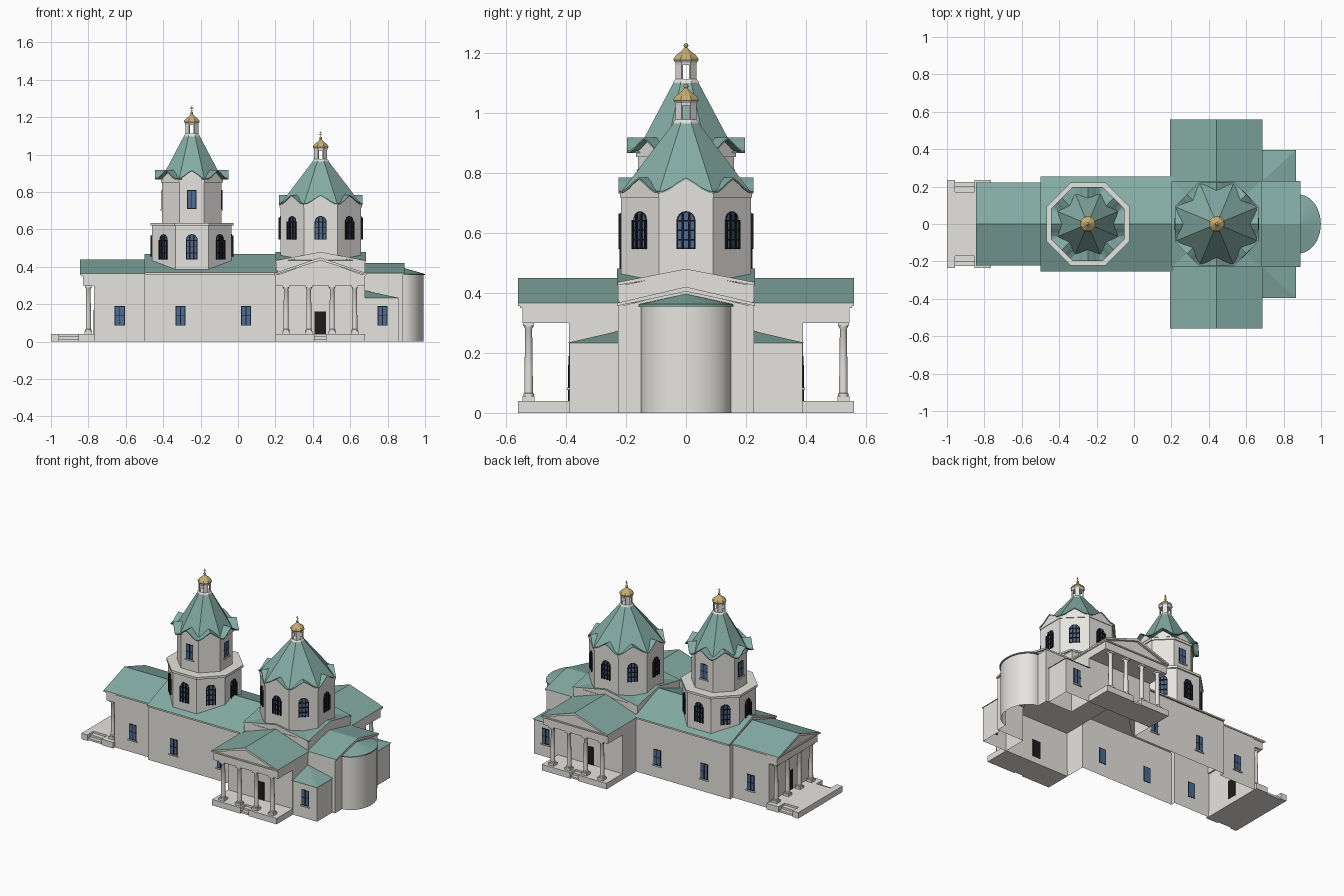
import bpy, bmesh, math
from mathutils import Matrix

if bpy.data.objects.get("Cube"):
    bpy.data.objects.remove(bpy.data.objects["Cube"])


def material(name, rgb):
    m = bpy.data.materials.new(name)
    m.use_nodes = True
    m.diffuse_color = (*rgb, 1)
    m.node_tree.nodes["Principled BSDF"].inputs["Base Color"].default_value = (*rgb, 1)
    return m


STONE = material("pale stone", (0.79, 0.775, 0.74))
TEAL = material("teal roof", (0.23, 0.41, 0.37))
GOLD = material("gold", (0.55, 0.42, 0.17))
BLUE = material("blue glass", (0.075, 0.15, 0.31))
BLACK = material("black iron", (0.012, 0.012, 0.014))


def finish(name, bm, mats, rule=None, smooth=False, M=None, recalc=True):
    if recalc:
        bmesh.ops.recalc_face_normals(bm, faces=bm.faces)
    if rule:
        bm.normal_update()
        for f in bm.faces:
            f.material_index = rule(f)
    if M:
        bm.transform(M)
    me = bpy.data.meshes.new(name)
    bm.to_mesh(me)
    bm.free()
    for m in mats:
        me.materials.append(m)
    ob = bpy.data.objects.new(name, me)
    bpy.context.scene.collection.objects.link(ob)
    if smooth:
        bpy.ops.object.select_all(action='DESELECT')
        ob.select_set(True)
        bpy.context.view_layer.objects.active = ob
        bpy.ops.object.shade_smooth_by_angle(angle=math.radians(35))


def add_prism(bm, pts, axis, a0, a1, mat=0):
    place = {'x': lambda u, v, a: (a, u, v), 'y': lambda u, v, a: (u, a, v),
             'z': lambda u, v, a: (u, v, a)}[axis]
    lo, hi = [[bm.verts.new(place(u, v, a)) for u, v in pts] for a in (a0, a1)]
    n = len(pts)
    faces = [bm.faces.new(lo), bm.faces.new(hi)]
    faces += [bm.faces.new((lo[i], lo[(i + 1) % n], hi[(i + 1) % n], hi[i])) for i in range(n)]
    for f in faces:
        f.material_index = mat


def prism(name, pts, axis, a0, a1, mats, rule=None, M=None):
    bm = bmesh.new()
    add_prism(bm, pts, axis, a0, a1)
    finish(name, bm, mats, rule, M=M)


def walls(name, path, height, smooth=False):
    # Hollow wall standing on an open path that runs anticlockwise
    bm = bmesh.new()
    cols = [[bm.verts.new((x, y, z)) for z in (0, height)] for x, y in path]
    for a, b in zip(cols, cols[1:]):
        bm.faces.new((a[0], b[0], b[1], a[1]))
    finish(name, bm, [STONE], smooth=smooth, recalc=False)


def rect(u0, u1, v0, v1):
    return [(u0, v0), (u1, v0), (u1, v1), (u0, v1)]


def box(name, x0, x1, y0, y1, z0, z1, mat=STONE):
    prism(name, rect(x0, x1, y0, y1), 'z', z0, z1, [mat])


def lathe(name, cx, cy, profile, n, mat, smooth=False):
    # Stacked rings of (radius, height), closed at both ends
    bm = bmesh.new()
    rings = [[bm.verts.new((cx + r * math.cos(2 * math.pi * (i + 0.5) / n),
                            cy + r * math.sin(2 * math.pi * (i + 0.5) / n), z))
              for i in range(n)] for r, z in profile]
    bm.faces.new(rings[0])
    bm.faces.new(rings[-1])
    for a, b in zip(rings, rings[1:]):
        for i in range(n):
            j = (i + 1) % n
            bm.faces.new((a[i], a[j], b[j], b[i]))
    finish(name, bm, [mat], smooth=smooth)


def octagon(name, cx, apothem, z0, z1):
    r = apothem / math.cos(math.pi / 8)
    lathe(name, cx, 0, [(r, z0), (r, z1)], 8, STONE)


def top_is_roof(f):
    return 1 if f.normal.z > 0.2 else 0


def gable(name, axis, c, w, a0, a1, z0, z1, inset=0.016):
    # Roof sheet with pale edges over a recessed gable filling
    sheet = [(c - w, z0), (c, z1), (c + w, z0), (c + w, z0 - 0.01), (c, z1 - 0.016), (c - w, z0 - 0.01)]
    prism(name + "_roof", sheet, axis, a0, a1, [STONE, TEAL], top_is_roof)
    fill = [(c - w + 0.015, z0 - 0.01), (c, z1 - 0.012), (c + w - 0.015, z0 - 0.01)]
    prism(name + "_gable_wall", fill, axis, a0 + inset, a1 - inset, [STONE])


def hull(name, pts, mats):
    bm = bmesh.new()
    bmesh.ops.convex_hull(bm, input=[bm.verts.new(p) for p in pts])
    finish(name, bm, mats)


def turned(cx, angle):
    return Matrix.Translation((cx, 0, 0)) @ Matrix.Rotation(angle, 4, 'Z')


def window(name, cx, dist, angle, z0, z1, w, arched=False):
    # Black frame, blue pane and iron bars, built facing -y then turned into place
    def outline(m):
        h = w / 2 - m
        if not arched:
            return rect(-h, h, z0 + m, z1 - m)
        zc = z1 - w / 2
        arc = [(h * math.cos(math.pi * i / 8), zc + h * math.sin(math.pi * i / 8)) for i in range(9)]
        return [(-h, z0 + m), (h, z0 + m)] + arc
    cols, rows, bar, deep = (3, 4, 0.0036, 0.009) if arched else (2, 2, 0.002, 0.003)
    bm = bmesh.new()
    add_prism(bm, outline(0), 'y', -dist - 0.001, -dist + 0.001, 0)
    add_prism(bm, outline(0.005), 'y', -dist - 0.002, -dist + 0.002, 1)
    for i in range(1, cols):
        u = -w / 2 + w * i / cols
        add_prism(bm, rect(u - bar, u + bar, z0, z1 - (0.008 if arched else 0)), 'y', -dist - deep, -dist, 0)
    for i in range(1, rows):
        v = z0 + (z1 - z0) * i / rows
        add_prism(bm, rect(-w / 2, w / 2, v - bar * 0.6, v + bar * 0.6), 'y', -dist - deep, -dist, 0)
    if arched:
        for u in (-w / 2, w / 2 - 0.005):
            add_prism(bm, rect(u, u + 0.005, z0, z1 - w / 2), 'y', -dist - deep, -dist, 0)
    else:
        add_prism(bm, rect(-w / 2 - 0.006, w / 2 + 0.006, z0 - 0.008, z0), 'y', -dist - 0.008, -dist, 2)
    finish(name, bm, [BLACK, BLUE, STONE], M=turned(cx, angle))


def column(name, x, y):
    box(name + "_plinth", x - 0.02, x + 0.02, y - 0.02, y + 0.02, 0.04, 0.056)
    lathe(name, x, y, [(0.018, 0.056), (0.018, 0.064), (0.0145, 0.067), (0.014, 0.15), (0.012, 0.28),
                       (0.016, 0.286), (0.016, 0.29)], 12, STONE, True)
    box(name + "_capital", x - 0.018, x + 0.018, y - 0.018, y + 0.018, 0.289, 0.302)


def lantern(name, cx, z):
    # Eight-sided lantern, open on four sides, with gilded cap and cross
    lathe(name + "_base", cx, 0, [(0.047, z - 0.006), (0.045, z + 0.004), (0.038, z + 0.012)], 8, STONE)
    for i in range(4):
        prism(name + "_pier", rect(-0.0145, 0.0145, -0.035, -0.028), 'z', z + 0.008, z + 0.064, [STONE],
              M=turned(cx, math.pi * (i + 0.5) / 2))
    lathe(name + "_cornice", cx, 0, [(0.038, z + 0.058), (0.039, z + 0.067), (0.045, z + 0.075)], 8, STONE)
    cap = [(0.045, 0.075), (0.044, 0.081), (0.036, 0.091), (0.021, 0.102), (0.01, 0.112), (0.004, 0.118)]
    lathe(name + "_cap", cx, 0, [(r, z + h) for r, h in cap], 8, GOLD)
    steps = [math.pi * (i + 0.3) / 6.6 for i in range(7)]
    lathe(name + "_ball", cx, 0, [(0.008 * math.sin(t), z + 0.123 - 0.008 * math.cos(t)) for t in steps],
          10, GOLD, True)
    for h0, h1, w in ((0.128, 0.16, 0.0016), (0.15, 0.1525, 0.006), (0.1435, 0.1465, 0.011), (0.136, 0.1385, 0.006)):
        box(name + "_cross", cx - w, cx + w, -0.0003, 0.0003, z + h0, z + h1, GOLD)


def tent_roof(name, cx, wall, out, z_eave, z_ridge, z_top):
    # Eight-sided spire with an ogee gable on each side
    lathe(name + "_spire", cx, 0, [(wall / math.cos(math.pi / 8), z_eave), (0.045, z_top)], 8, TEAL)
    half = out * math.tan(math.pi / 8)
    h = z_ridge - z_eave
    curve = [(1, 0), (0.8, 0.05), (0.55, 0.3), (0.3, 0.66), (0, 1)]
    right = [(half * u, z_eave + h * v) for u, v in curve]
    top = right + [(-u, v) for u, v in reversed(right[:-1])]
    under = [(u, v - 0.006) for u, v in reversed(top)]
    for i in range(8):
        M = turned(cx, math.pi * i / 4)
        prism(name + "_ogee_sheet", top + under, 'y', -out, -wall * 0.6, [TEAL], M=M)
        fill = [(u * 0.96, v - 0.004) for u, v in top]
        prism(name + "_ogee_wall", fill, 'y', -min(wall + 0.006, out - 0.004), -wall * 0.6, [STONE], M=M)


def porch_floor(name, u0, u1, edge, back, n0, n1, depth, s):
    # Slab with steps cut into its edge
    pts = [(u0, back), (u0, edge), (n0, edge), (n0, edge - depth), (n1, edge - depth), (n1, edge),
           (u1, edge), (u1, back)]
    prism(name, [(u, v * s) for u, v in pts], 'z', 0, 0.04, [STONE])
    for k, z in ((0.15, 0.013), (0.55, 0.027)):
        ys = sorted((s * (edge - depth * k), s * (edge - depth)))
        box(name + "_step", n0, n1, ys[0], ys[1], 0, z)


# Gabled roofs
gable("west_hall", 'x', 0, 0.222, -0.845, -0.49, 0.365, 0.44)
gable("nave", 'x', 0, 0.255, -0.50, 0.21, 0.37, 0.468, 0.005)
gable("transept", 'y', 0.44, 0.247, -0.56, 0.56, 0.366, 0.45)
gable("chancel", 'x', 0, 0.23, 0.67, 0.89, 0.366, 0.42, 0.008)
gable("crossing_long", 'x', 0, 0.228, 0.2, 0.684, 0.435, 0.48, 0.004)
gable("crossing_wide", 'y', 0.441, 0.234, -0.23, 0.23, 0.435, 0.48, 0.004)
box("crossing", 0.204, 0.678, -0.226, 0.226, 0.34, 0.427)

# Beam across the transept and both side porticos
box("transept_entablature", 0.2, 0.68, -0.545, 0.545, 0.30, 0.358)
box("transept_cornice", 0.196, 0.684, -0.552, 0.552, 0.35, 0.358)

# Curved apse
arc = [(0.88 + 0.112 * math.cos(t), 0.15 * math.sin(t))
       for t in (math.pi * (i / 24 - 0.5) for i in range(25))]
walls("apse", arc, 0.36, True)
hull("apse_roof", [(0.88 + (x - 0.88) * 1.06, y * 1.05, z) for x, y in arc for z in (0.355, 0.362)]
     + [(0.88, 0, 0.396)], [TEAL])

for s, side in ((-1, "right"), (1, "left")):
    # Main walls, hollow and open below
    def run(path):
        return [(x, y * s) for x, y in path][::-s]
    walls(side + "_long_wall", run([(-0.77, 0), (-0.77, 0.215), (-0.5, 0.215), (-0.5, 0.245), (0.2, 0.245),
                                    (0.2, 0.39), (0.68, 0.39), (0.68, 0.227), (0.88, 0.227), (0.88, 0.148)]), 0.36)
    walls(side + "_chapel", run([(0.68, 0.388), (0.86, 0.388), (0.86, 0.227)]), 0.234)
    hull(side + "_chapel_roof", [(x, y * s, 0.233) for x in (0.675, 0.866) for y in (0.22, 0.396)]
         + [(0.675, 0.22 * s, 0.274)], [TEAL])
    # Side porticos
    porch_floor(side + "_porch_floor", 0.2, 0.68, 0.56, 0.385, 0.41, 0.47, 0.06, s)
    for x in (0.257, 0.379, 0.503, 0.624):
        column(side + "_porch_column", x, 0.524 * s)
    ys = sorted((0.387 * s, 0.393 * s))
    box(side + "_door", 0.41, 0.47, ys[0], ys[1], 0.04, 0.16, BLACK)
    # West porch floor half, with side steps
    porch_floor(side + "_west_porch_floor", -1.0, -0.765, 0.235, 0, -0.957, -0.852, 0.065, s)
    for y in (0.062, 0.185):
        column("west_porch_column", -0.8, y * s)
    # Wall windows
    for x, d in ((-0.632, 0.215), (-0.307, 0.245), (0.043, 0.245), (0.772, 0.388)):
        window(side + "_wall_window", x, d, 0 if s < 0 else math.pi, 0.085, 0.19, 0.054)

box("west_entablature", -0.828, -0.76, -0.215, 0.215, 0.30, 0.358)
box("west_cornice", -0.836, -0.76, -0.219, 0.219, 0.35, 0.358)
box("west_door", -0.773, -0.767, -0.032, 0.032, 0.04, 0.17, BLACK)

# Bell tower
TX, DX = -0.247, 0.442
octagon("tower_lower", TX, 0.213, 0.35, 0.62)
octagon("tower_ledge", TX, 0.222, 0.62, 0.635)
octagon("tower_upper", TX, 0.16, 0.63, 0.876)
octagon("tower_cornice", TX, 0.166, 0.852, 0.87)
tent_roof("tower", TX, 0.162, 0.197, 0.872, 0.917, 1.10)
lantern("tower_lantern", TX, 1.10)

# Main drum
octagon("drum", DX, 0.216, 0.4, 0.735)
octagon("drum_cornice", DX, 0.22, 0.718, 0.733)
tent_roof("drum", DX, 0.215, 0.224, 0.737, 0.784, 0.965)
lantern("drum_lantern", DX, 0.965)

for i in range(8):
    a = math.pi * i / 4
    window("tower_arched_window", TX, 0.213, a, 0.44, 0.575, 0.062, True)
    window("drum_arched_window", DX, 0.216, a, 0.545, 0.672, 0.064, True)
    if i % 2 == 0:
        window("tower_upper_window", TX, 0.16, a, 0.71, 0.81, 0.052)
